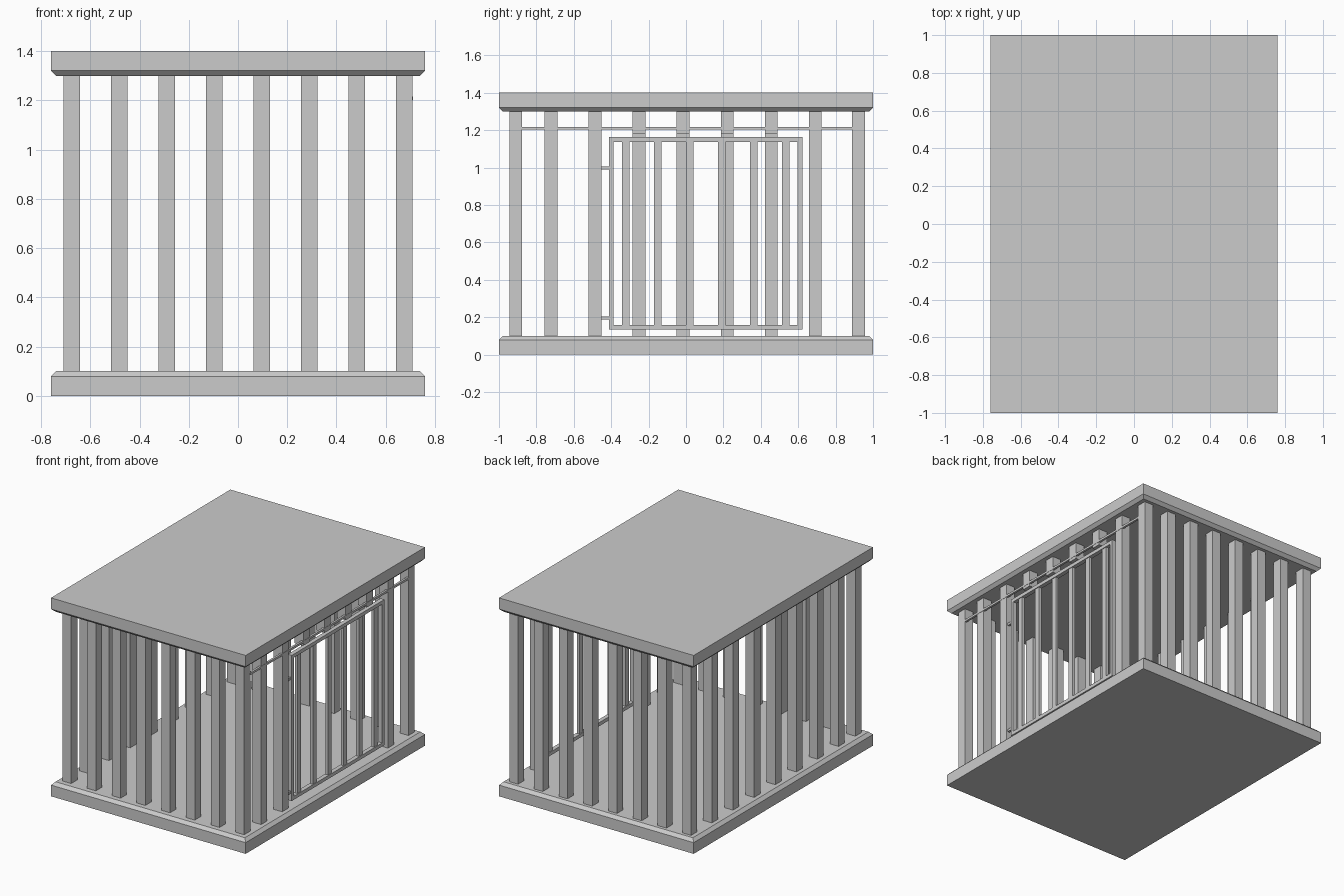
import bpy, bmesh

if "Cube" in bpy.data.objects:
    bpy.data.objects.remove(bpy.data.objects["Cube"])


def box_into(bm, x0, x1, y0, y1, z0, z1):
    """Add an axis-aligned box to a bmesh and return its vertices."""
    vs = bmesh.ops.create_cube(bm, size=1)["verts"]
    for v in vs:
        v.co.x = x1 if v.co.x > 0 else x0
        v.co.y = y1 if v.co.y > 0 else y0
        v.co.z = z1 if v.co.z > 0 else z0
    return vs


def finish(bm, name):
    me = bpy.data.meshes.new(name)
    bm.to_mesh(me)
    bm.free()
    ob = bpy.data.objects.new(name, me)
    bpy.context.collection.objects.link(ob)
    return ob


def boxes(name, *specs):
    bm = bmesh.new()
    for s in specs:
        box_into(bm, *s)
    return finish(bm, name)


def slab(name, z0, z1, bevel_z):
    """Slab with a chamfer around the face that lies at bevel_z."""
    bm = bmesh.new()
    box_into(bm, -0.76, 0.76, -1, 1, z0, z1)
    edges = [e for e in bm.edges
             if all(abs(v.co.z - bevel_z) < 1e-4 for v in e.verts)]
    bmesh.ops.bevel(bm, geom=edges, offset=0.021, segments=1, affect='EDGES')
    return finish(bm, name)


# Floor and roof slabs, chamfered on the inner faces
slab("floor", 0.0, 0.10, 0.10)
slab("roof", 1.30, 1.40, 1.30)

R = 0.034              # half width of a cage bar
LOW, HIGH = 0.095, 1.305


def bar(x, y, z0=LOW):
    return (x - R, x + R, y - R, y + R, z0, HIGH)


# Front and back bars, including the corners
xs = [-0.6755 + 0.193 * i for i in range(8)]
boxes("front_bars", *[bar(x, -0.91) for x in xs])
boxes("back_bars", *[bar(x, 0.922) for x in xs])

# Side bars; on the right four are cut short above the door
ys = [-0.722 + 0.2355 * i for i in range(7)]
boxes("left_bars", *[bar(-0.676, y) for y in ys])
boxes("right_bars", *[bar(0.676, y, 1.182 if 2 <= i <= 5 else LOW)
                      for i, y in enumerate(ys)])

# Thin rail above the door
boxes("door_rail", (0.697, 0.712, -0.877, 0.893, 1.202, 1.217))

# Door frame
Y0, Y1, Z0, Z1, T = -0.412, 0.622, 0.134, 1.162, 0.025
X0, X1 = 0.678, 0.708
boxes("door_frame",
      (X0, X1, Y0, Y1, Z0, Z0 + T), (X0, X1, Y0, Y1, Z1 - T, Z1),
      (X0, X1, Y0, Y0 + T, Z0 + T, Z1 - T),
      (X0, X1, Y1 - T, Y1, Z0 + T, Z1 - T))

# Door bars
boxes("door_bars", *[(0.683, 0.703, y - 0.02, y + 0.02, Z0 + T, Z1 - T)
                     for y in (-0.321 + 0.171 * i for i in range(6))])

# Hinges joining the door to the neighbouring bar
boxes("hinges", *[(0.685, 0.701, -0.458, Y0 + 0.005, z - 0.008, z + 0.008)
                  for z in (0.195, 0.998)])
